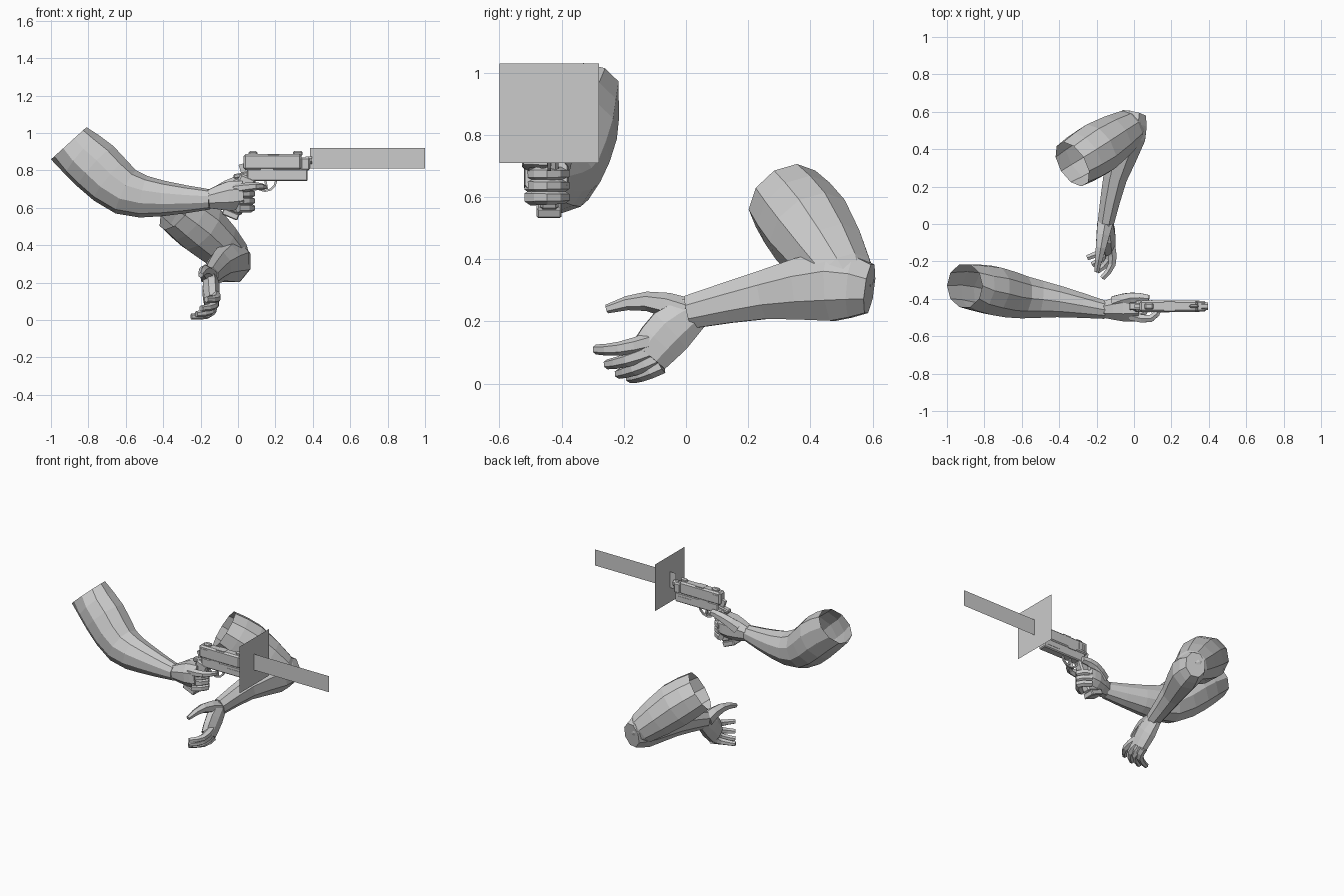
import bpy
import bmesh
import math
from mathutils import Matrix, Vector

cube = bpy.data.objects.get("Cube")
if cube:
    bpy.data.objects.remove(cube, do_unlink=True)

grey = bpy.data.materials.new("plain grey")
grey.use_nodes = True
grey.diffuse_color = (.6, .6, .6, 1)
grey.node_tree.nodes["Principled BSDF"].inputs["Base Color"].default_value = grey.diffuse_color

ACROSS = Vector((0, 1, 0))
UP = Vector((0, 0, 1))
FORWARD = Vector((1, 0, 0))
GUN_Y = -.44


def finish(name, bm, bevel=0):
    """Turn a bmesh into a flat-shaded object."""
    bmesh.ops.recalc_face_normals(bm, faces=bm.faces)
    mesh = bpy.data.meshes.new(name)
    bm.to_mesh(mesh)
    bm.free()
    mesh.materials.append(grey)
    obj = bpy.data.objects.new(name, mesh)
    bpy.context.collection.objects.link(obj)
    if bevel:
        modifier = obj.modifiers.new("chamfer", "BEVEL")
        modifier.width = bevel
        modifier.segments = 1


def add_midpoints(stations):
    """Insert a station halfway along each span, following a smooth curve."""
    first, last = stations[0], stations[-1]
    padded = [first * 2 - stations[1], *stations, last * 2 - stations[-2]]
    result = []
    for before, a, b, after in zip(padded, padded[1:], padded[2:], padded[3:]):
        middle = (a + b) / 2
        result += [a, middle + (middle - (before + after) / 2) / 8]
    return result + [last]


def limb(name, stations, sides=6, flat=1, smooth=False, open_start=False, start=None, ref=UP):
    """Loft rings along stations of x, y, z and radius."""
    stations = [Vector(s) for s in stations]
    if smooth:
        stations = add_midpoints(stations)
    bm = bmesh.new()
    centres = [s.xyz for s in stations]
    rings = []
    for i, centre in enumerate(centres):
        before = centres[max(i - 1, 0)]
        after = centres[min(i + 1, len(centres) - 1)]
        tangent = (after - centre).normalized() + (centre - before).normalized()
        if start and i == 0:
            tangent = Vector(start)
        tangent.normalize()
        side = tangent.cross(ref).normalized()
        up = side.cross(tangent)
        radius = stations[i].w
        ring = []
        for k in range(sides):
            angle = math.tau * (k + .5) / sides
            offset = side * flat * math.cos(angle) + up * math.sin(angle)
            ring.append(bm.verts.new(centre + offset * radius))
        rings.append(ring)
    for a, b in zip(rings, rings[1:]):
        for k in range(sides):
            n = (k + 1) % sides
            bm.faces.new((a[k], a[n], b[n], b[k]))
    bm.faces.new(rings[-1])
    if not open_start:
        bm.faces.new(rings[0])
    finish(name, bm)


def digit(name, base, tip, bow, thick, taper=.45):
    """Finger from base to tip, arched sideways by the bow vector."""
    base, tip, bow = Vector(base), Vector(tip), Vector(bow)
    joints = 4
    stations = []
    for i in range(joints + 1):
        t = i / joints
        point = base.lerp(tip, t) + bow * math.sin(math.pi * t)
        stations.append((*point, thick * (1 - taper * t)))
    limb(name, stations)


def block(name, x, z, length, height, width, tilt=0, bevel=0):
    """Box on the pistol's centre plane, tilted about the cross axis."""
    bm = bmesh.new()
    place = Matrix.Translation((x, GUN_Y, z)) @ Matrix.Rotation(tilt, 4, "Y")
    bmesh.ops.create_cube(bm, size=1, matrix=place @ Matrix.Diagonal((length, width, height, 1)))
    finish(name, bm, bevel)


def sheet(name, x, z, half_u, half_v):
    """Single flat rectangle on the bore line."""
    centre = Vector((x, GUN_Y, z))
    bm = bmesh.new()
    corners = (-half_u - half_v, half_u - half_v, half_u + half_v, half_v - half_u)
    bm.faces.new([bm.verts.new(centre + c) for c in corners])
    finish(name, bm)


# Arm holding the pistol, open at the shoulder
limb("gun_arm", [
    (-.905, -.33, .945, .128), (-.76, -.355, .82, .146), (-.6, -.39, .685, .128),
    (-.4, -.415, .65, .095), (-.15, -.46, .645, .054),
], sides=10, flat=.93, smooth=True, open_start=True, start=(.67, 0, -.74))

# Gripping hand
limb("gun_palm", [
    (-.16, -.458, .646, .052), (-.05, -.45, .662, .084), (.03, -.45, .67, .08),
], sides=8, flat=.92, smooth=True)
for i, part in enumerate(("middle", "ring", "little")):
    z = .675 - .038 * i
    digit("gun_" + part + "_finger", (0, -.5, z), (.01, -.39, z), FORWARD * .065, .026, taper=.2)
digit("gun_index_finger", (-.02, -.49, .7), (.14, -.44, .71), (.03, -.04, .01), .028)
digit("gun_thumb", (-.1, -.42, .68), (.08, -.4, .75), (0, .015, .02), .042)

# Pistol body
block("slide", .185, .845, .31, .085, .06, bevel=.01)
block("slide_nose", .36, .835, .05, .07, .056, bevel=.008)
block("frame", .21, .775, .325, .065, .056, bevel=.006)
block("beavertail", .02, .775, .09, .025, .04, tilt=-.2, bevel=.006)
block("grip", .015, .67, .09, .21, .06, tilt=.4, bevel=.01)
block("magazine_base", -.04, .565, .09, .035, .08, tilt=.4, bevel=.005)
limb("barrel", [(x, GUN_Y, .855, .022) for x in (.36, .395)], sides=8)

# Pistol fittings
block("hammer", .025, .81, .03, .05, .02, tilt=-.3)
block("rear_sight", .08, .89, .05, .025, .035, bevel=.008)
block("front_sight", .32, .89, .05, .03, .02, bevel=.008)
block("trigger", .15, .725, .012, .05, .014, tilt=-.2)
block("slide_catch", .155, .805, .07, .012, .064)
block("rail_plate", .3, .775, .1, .02, .06)
block("ejection_port", .19, .866, .06, .045, .05)
for i in range(4):
    block("slide_serration", .05 + .015 * i, .845, .007, .045, .066)
guard = []
for i in range(7):
    angle = math.pi * i / 6
    guard.append((.145 + .06 * math.cos(angle), GUN_Y, .75 - .06 * math.sin(angle), .008))
limb("trigger_guard", guard, sides=4, ref=ACROSS)

# Crossed flash sheets at the muzzle
sheet("flash_strip", .692, .865, FORWARD * .308, UP * .055)
sheet("flash_square", .43, .87, ACROSS * .16, UP * .16)

# Free arm, bent at the elbow and open at the shoulder
limb("free_upper_arm", [
    (-.33, .32, .595, .132), (-.2, .4, .495, .147), (-.03, .51, .335, .105), (.02, .54, .3, .06),
], sides=10, smooth=True, open_start=True)
limb("free_forearm", [
    (0, .59, .305, .085), (-.03, .47, .315, .122), (-.1, .25, .285, .084), (-.15, .01, .23, .058),
], sides=8, flat=.82, smooth=True)

# Open hand with fanned fingers
limb("free_palm", [
    (-.15, .03, .23, .058), (-.145, -.05, .17, .083), (-.14, -.12, .09, .072),
], sides=8, flat=.58, smooth=True)
digit("free_thumb", (-.155, 0, .23), (-.2, -.255, .24), (0, 0, .03), .048, taper=.7)
index_base, little_base = Vector((-.125, -.12, .135)), Vector((-.14, -.08, .06))
index_tip, little_tip = Vector((-.17, -.29, .11)), Vector((-.25, -.18, .018))
for i, part in enumerate(("index", "middle", "ring", "little")):
    t = i / 3
    droop = UP * -.02 * math.sin(math.pi * t)
    digit("free_" + part + "_finger", index_base.lerp(little_base, t),
          index_tip.lerp(little_tip, t) + droop, (.03, -.01, -.01), .029)
